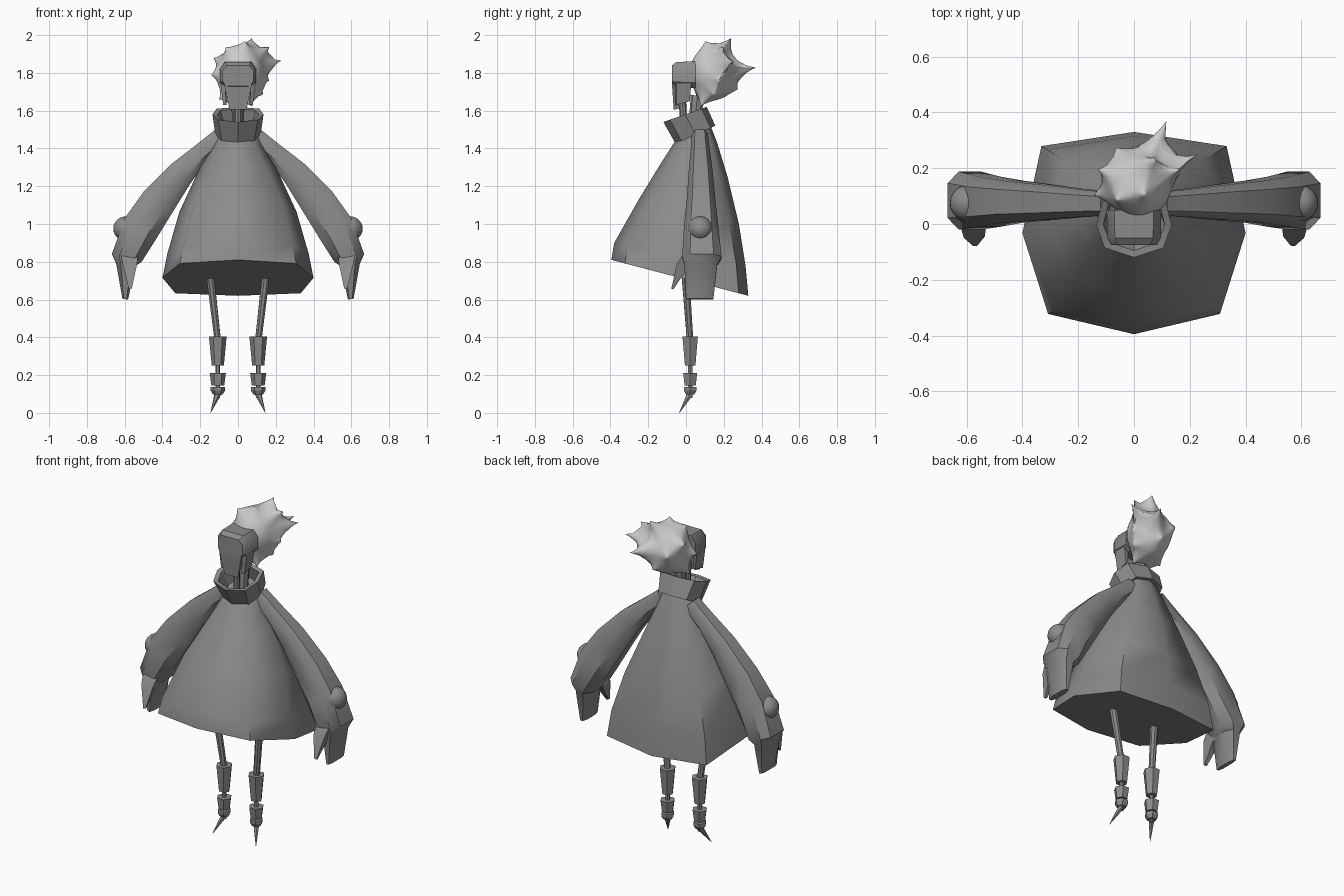
import bpy, bmesh, math
from mathutils import Vector

if "Cube" in bpy.data.objects:
    bpy.data.objects.remove(bpy.data.objects["Cube"])


def material(name, value):
    m = bpy.data.materials.new(name)
    m.diffuse_color = (value, value, value, 1)
    m.use_nodes = True
    m.node_tree.nodes["Principled BSDF"].inputs["Base Color"].default_value = m.diffuse_color
    return m


DARK = material("dark_grey", 0.26)
LIGHT = material("light_grey", 0.6)


def finish(name, bm, mat=DARK, angle=50):
    bmesh.ops.recalc_face_normals(bm, faces=bm.faces[:])
    mesh = bpy.data.meshes.new(name)
    bm.to_mesh(mesh)
    bm.free()
    mesh.materials.append(mat)
    ob = bpy.data.objects.new(name, mesh)
    bpy.context.collection.objects.link(ob)
    bpy.ops.object.select_all(action='DESELECT')
    ob.select_set(True)
    bpy.context.view_layer.objects.active = ob
    bpy.ops.object.shade_smooth_by_angle(angle=math.radians(angle))
    return ob


def loft(name, rings, angle=50, closed=False):
    """Skin a list of equal-length point rings."""
    bm = bmesh.new()
    vs = [[bm.verts.new(p) for p in r] for r in rings]
    n = len(rings[0])
    pairs = list(zip(vs, vs[1:])) + ([(vs[-1], vs[0])] if closed else [])
    for a, b in pairs:
        for i in range(n):
            bm.faces.new((a[i], a[(i + 1) % n], b[(i + 1) % n], b[i]))
    if not closed:
        bm.faces.new(vs[0])
        bm.faces.new(vs[-1])
    return finish(name, bm, DARK, angle)


def octagon(rx, yf, yb, zf, zb, kx=0.77, ky=0.8):
    """Eight-sided tilted ring between a front and a back point."""
    shape = [(0, -1), (kx, -ky), (1, 0), (kx + .06, ky + .06),
             (0, 1), (-kx - .06, ky + .06), (-1, 0), (-kx, -ky)]
    return [(rx * x, (yf + yb) / 2 + (yb - yf) / 2 * y,
             (zf + zb) / 2 + (zb - zf) / 2 * y) for x, y in shape]


def rod(name, a, b, ra, rb, sides=6):
    """Tapered prism from a to b."""
    a, b = Vector(a), Vector(b)
    q = Vector((0, 0, 1)).rotation_difference(b - a)
    ring = lambda c, r: [c + q @ Vector((r * math.cos(t), r * math.sin(t), 0))
                         for t in (math.tau * i / sides for i in range(sides))]
    return loft(name, [ring(a, ra), ring(b, rb)], 35)


# Cloak, with the hem hanging lower at the back
loft("cloak", [
    octagon(0.40, -0.395, 0.33, 0.81, 0.62),
    octagon(0.375, -0.38, 0.315, 0.90, 0.78),
    octagon(0.31, -0.25, 0.28, 1.13, 1.00, 0.75, 0.75),
    octagon(0.21, -0.14, 0.22, 1.31, 1.25, 0.71, 0.71),
    octagon(0.13, -0.07, 0.165, 1.42, 1.43, 0.7, 0.7),
    octagon(0.10, -0.04, 0.13, 1.46, 1.52, 0.7, 0.7)], 60)

# Hollow tilted collar
loft("collar", [
    octagon(0.12, -0.055, 0.155, 1.425, 1.52, 0.72, 0.7),
    octagon(0.135, -0.12, 0.11, 1.54, 1.62, 0.78, 0.7),
    octagon(0.11, -0.095, 0.09, 1.54, 1.61, 0.78, 0.7),
    octagon(0.09, -0.04, 0.12, 1.45, 1.52, 0.72, 0.7)], 30, closed=True)

# Neck
rod("neck", (0, 0.04, 1.46), (0, 0.06, 1.68), 0.03, 0.035, 8)
rod("throat", (0, -0.01, 1.50), (0, -0.02, 1.66), 0.018, 0.02, 8)


def face_ring(y, k, top):
    pts = [(-.065, 1.72), (.065, 1.72), (.098, 1.75), (.098, 1.82),
           (.07, top), (-.07, top), (-.098, 1.82), (-.098, 1.75)]
    return [(x * k, y, 1.78 + (z - 1.78) * k) for x, z in pts]


# Face mask, jaw and cheek plates
loft("face_mask", [face_ring(-.075, .84, 1.85), face_ring(-.05, .98, 1.86),
                   face_ring(.05, 1, 1.86)], 35)
loft("jaw", [[(-.045, -.065, 1.605), (.045, -.065, 1.605),
              (.035, -.04, 1.61), (-.035, -.04, 1.61)],
             [(-.075, -.075, 1.75), (.075, -.075, 1.75),
              (.065, -.02, 1.75), (-.065, -.02, 1.75)]], 30)
for s in (-1, 1):
    loft("cheek_plate", [
        [(s * .062, -.055, 1.63), (s * .078, -.05, 1.63),
         (s * .075, .02, 1.65), (s * .06, .02, 1.65)],
        [(s * .07, -.06, 1.77), (s * .096, -.05, 1.77),
         (s * .096, .03, 1.77), (s * .07, .03, 1.77)]], 30)

# Spiky swept-back hair: an ellipsoid drawn out towards the tips
TIPS = [(.08, .25, 2.0), (.25, .26, 1.87), (.13, .395, 1.83),
        (-.155, .10, 1.79), (-.14, .20, 1.88), (.175, .18, 1.76),
        (.14, .15, 1.68), (-.11, .10, 1.65), (.03, .28, 1.71),
        (-.07, .28, 1.81), (.08, .07, 1.61), (-.05, .05, 1.62),
        (-.07, .08, 1.94), (.18, .2, 1.95), (.04, .1, 1.975)]
core = Vector((.015, .145, 1.80))
bm = bmesh.new()
bmesh.ops.create_icosphere(bm, subdivisions=4, radius=1)
dirs = [(Vector(t), (Vector(t) - core).normalized()) for t in TIPS]
for v in bm.verts:
    d = v.co.normalized()
    p = core + Vector((d.x * .12, d.y * .125, d.z * .145))
    tip, w = max(((t, max(0, 1 - d.angle(td) / .55) ** 1.3)
                  for t, td in dirs), key=lambda k: k[1])
    p = p.lerp(tip, w)
    p.y = max(p.y, .012)
    v.co = p
bmesh.ops.smooth_vert(bm, verts=bm.verts[:], factor=.35,
                      use_axis_x=True, use_axis_y=True, use_axis_z=True)
finish("hair", bm, LIGHT, 60)

# Sleeve sections: outer x, z, inner x, z, front y, back y
SLEEVE = [(.12, 1.50, .05, 1.43, .03, .115),
          (.22, 1.42, .16, 1.34, .025, .125),
          (.35, 1.32, .255, 1.21, .015, .14),
          (.50, 1.17, .36, 1.04, .005, .155),
          (.60, 1.03, .44, .91, -.01, .17),
          (.668, .84, .51, .80, -.02, .188),
          (.645, .79, .545, .775, -.008, .165),
          (.612, .605, .582, .60, .0, .145)]


def sleeve_ring(s, ox, oz, ix, iz, y0, y1):
    o, i = Vector((s * ox, 0, oz)), Vector((s * ix, 0, iz))
    at = lambda u, v: i.lerp(o, u) + Vector((0, y0 + (y1 - y0) * v, 0))
    return [at(u, v) for u, v in ((0, .25), (.25, 0), (.75, 0), (1, .2),
                                  (1, .8), (.75, 1), (.25, 1), (0, .75))]


for s in (-1, 1):
    # Sleeve ending in a flat mitten hand
    loft("sleeve", [sleeve_ring(s, *row) for row in SLEEVE], 40)
    # Thumb
    loft("thumb", [
        [(s * .53, -.01, .83), (s * .62, -.015, .84),
         (s * .62, .06, .80), (s * .55, .06, .78)],
        [(s * .535, -.045, .785), (s * .61, -.05, .785),
         (s * .60, .005, .76), (s * .555, .005, .76)],
        [(s * .562, -.078, .66), (s * .578, -.078, .655),
         (s * .578, -.066, .655), (s * .562, -.066, .66)]], 35)
    # Elbow ball
    bm = bmesh.new()
    bmesh.ops.create_uvsphere(bm, u_segments=24, v_segments=14, radius=.065)
    bmesh.ops.translate(bm, verts=bm.verts[:], vec=(s * .595, .075, .975))
    finish("sleeve_ball", bm)

    # Leg: thigh, shin guard, ankle parts and pointed foot
    x, y = s * .107, .022
    rod("thigh", (s * .149, -.004, .74), (x, y, .38), .022, .018, 8)
    for name, z0, z1, r0, r1 in (("shin_guard", .25, .405, .032, .047),
                                 ("ankle_pin", .08, .26, .013, .013),
                                 ("ankle_cup", .145, .212, .034, .043),
                                 ("ankle_band", .118, .136, .038, .038),
                                 ("ankle_base", .098, .118, .026, .038)):
        rod(name, (x, y, z0), (x, y, z1), r0, r1)
    rod("foot_spike", (x, y, .10), (s * .145, -.036, 0), .018, .001)
